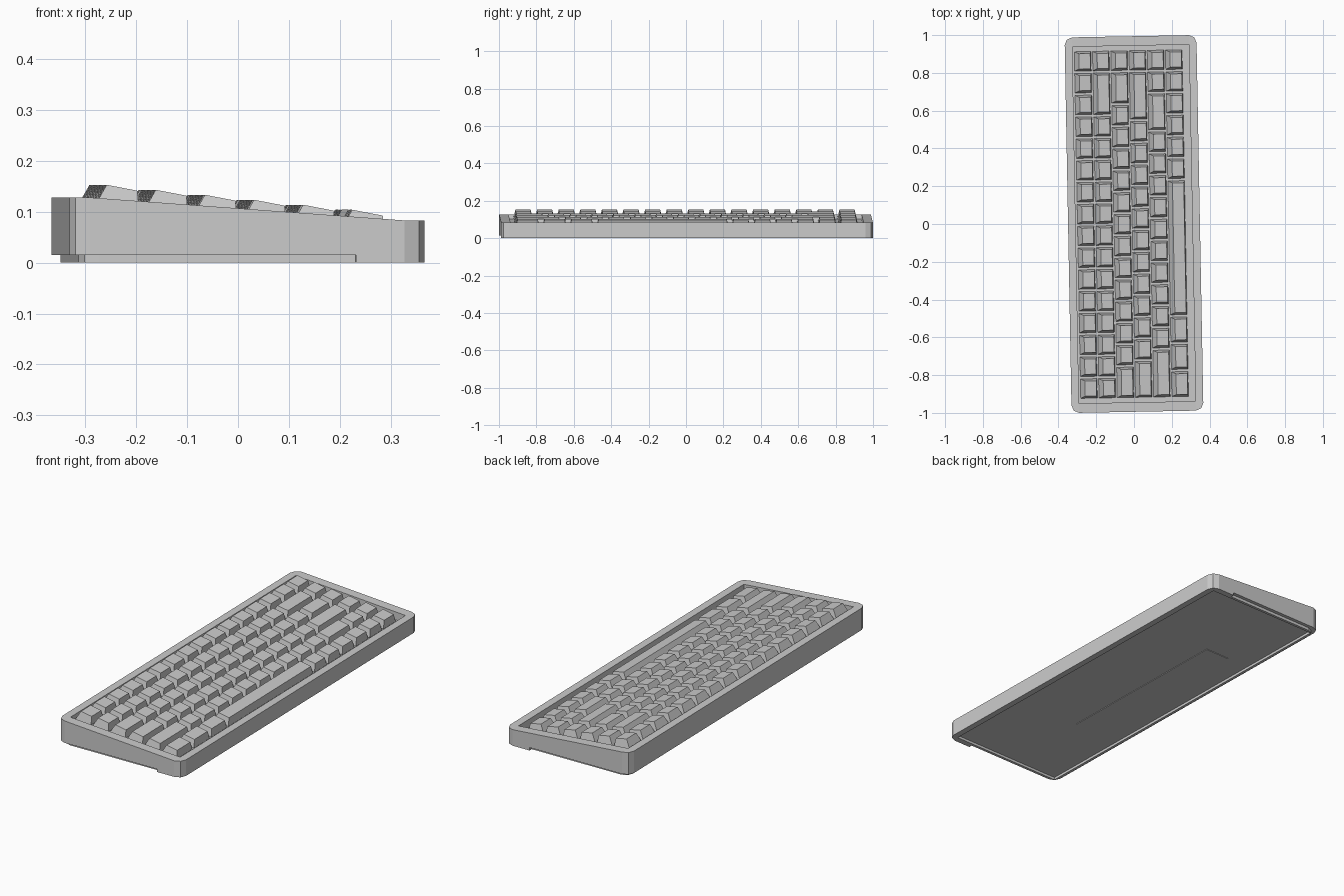
import bpy, bmesh, math

if "Cube" in bpy.data.objects:
    bpy.data.objects.remove(bpy.data.objects["Cube"])

ANG = math.radians(1.07)      # the whole board sits slightly turned
HX, HY, R = 0.349, 0.994, 0.04


def finish(bm, name):
    bmesh.ops.recalc_face_normals(bm, faces=bm.faces)
    me = bpy.data.meshes.new(name)
    bm.to_mesh(me)
    bm.free()
    ob = bpy.data.objects.new(name, me)
    ob.rotation_euler.z = ANG
    bpy.context.collection.objects.link(ob)
    return ob


def loft(bm, lower, upper):
    """Closed solid between two loops with equal point counts."""
    a = [bm.verts.new(p) for p in lower]
    b = [bm.verts.new(p) for p in upper]
    n = len(a)
    bm.faces.new(a[::-1])
    bm.faces.new(b)
    for i in range(n):
        j = (i + 1) % n
        bm.faces.new((a[i], a[j], b[j], b[i]))


def prism_z(name, pts, z0, z1):
    bm = bmesh.new()
    loft(bm, [(x, y, z0) for x, y in pts], [(x, y, z1) for x, y in pts])
    return finish(bm, name)


def prism_y(name, pts, hy):
    bm = bmesh.new()
    loft(bm, [(x, -hy, z) for x, z in pts], [(x, hy, z) for x, z in pts])
    return finish(bm, name)


def rounded_rect(hx, hy, r, seg=2):
    pts = []
    for k, (sx, sy) in enumerate([(1, 1), (-1, 1), (-1, -1), (1, -1)]):
        for i in range(seg + 1):
            a = math.pi / 2 * (k + i / seg)
            pts.append((sx * (hx - r) + r * math.cos(a), sy * (hy - r) + r * math.sin(a)))
    return pts


def rect(x0, x1, hy):
    return [(x0, -hy), (x1, -hy), (x1, hy), (x0, hy)]


def cut(ob, cutter):
    m = ob.modifiers.new("cut", 'BOOLEAN')
    m.operation, m.solver, m.object = 'DIFFERENCE', 'EXACT', cutter
    bpy.context.view_layer.objects.active = ob
    bpy.ops.object.modifier_apply(modifier=m.name)
    bpy.data.objects.remove(cutter)


def plate_z(x):
    return 0.098 - 0.102 * (x + 0.255)


# Case: rounded block with sloping rim
case = prism_z("keyboard_case", rounded_rect(HX, HY, R), 0, 0.2)
cut(case, prism_y("slope_cutter", [(-0.5, 0.128), (-0.309, 0.128), (0.309, 0.083),
                                   (0.5, 0.083), (0.5, 0.3), (-0.5, 0.3)], 1.2))

# Key well with a sloping floor
W = 0.309
cut(case, prism_y("well_cutter", [(-W, plate_z(-W)), (W, plate_z(W)), (W, 0.3), (-W, 0.3)], 0.944))

# Undercut around the back and both ends of the base
inner = rounded_rect(HX - 0.018, HY - 0.018, R)[3:9]
path = [(0.213, HY - 0.018)] + inner + [(0.213, -HY + 0.018)]
cut(case, prism_z("undercut_cutter",
                  path + [(0.213, -1.2), (-0.5, -1.2), (-0.5, 1.2), (0.213, 1.2)], -0.1, 0.015))

# Recessed underside with a shallow label panel
cut(case, prism_z("underside_cutter", rect(-0.317, 0.317, 0.962), -0.1, 0.013))
prism_z("underside_panel", rect(-0.19, -0.05, 0.49), 0.010, 0.016)

# Keys: widths in units for each row, from the -y end to the +y end
U, GAP, PITCH = 0.1155, 0.013, 0.0965
rows = {
    "function_keys": [1] * 16,
    "number_keys": [1] * 13 + [2, 1],
    "upper_letter_keys": [1.5] + [1] * 12 + [1.5, 1],
    "home_letter_keys": [1.75] + [1] * 11 + [2.25, 1],
    "lower_letter_keys": [2.25] + [1] * 10 + [1.75, 1, 1],
    "bottom_keys": [1.25] * 3 + [6.25] + [1] * 6,
}
for i, (name, widths) in enumerate(rows.items()):
    cx = -0.255 + PITCH * i
    peak = 0.153 - 0.0098 * i
    bm = bmesh.new()
    y = -8 * U
    for w in widths:
        y0, y1 = y + GAP / 2, y + w * U - GAP / 2
        y += w * U
        t = 0.011
        xa, xb = cx - 0.044, cx + 0.044
        za, zb = plate_z(xa) + 0.008, plate_z(xb) + 0.008
        ta, tb = cx - 0.02, cx + 0.04
        lower = [(xa, y0, za), (xb, y0, zb), (xb, y1, zb), (xa, y1, za)]
        upper = [(ta, y0 + t, peak), (tb, y0 + t, peak - 0.0115),
                 (tb, y1 - t, peak - 0.0115), (ta, y1 - t, peak)]
        loft(bm, lower, upper)
    finish(bm, name)
